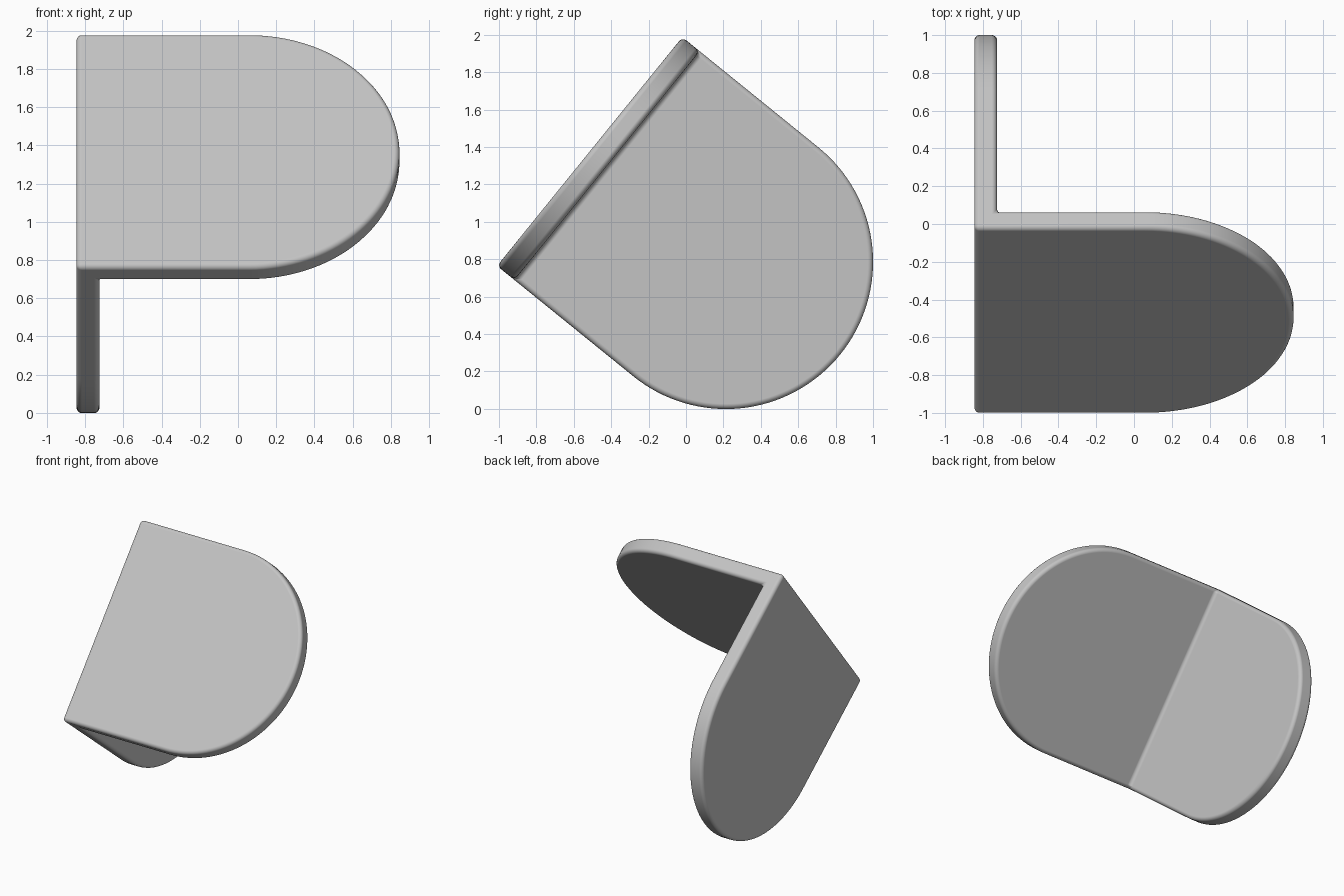
import bpy
import bmesh
from math import radians, sin, cos, pi

cube = bpy.data.objects.get("Cube")
if cube:
    bpy.data.objects.remove(cube, do_unlink=True)

RADIUS = 0.787        # half width and end radius of both plates
THICKNESS = 0.12
EDGE_ROUND = 0.028
FLAT_LENGTH = 0.903   # straight part of the tilted front plate
SIDE_LENGTH = 0.937   # straight part of the upright side plate
SEGMENTS = 64

# Plain grey finish
grey = bpy.data.materials.new("light_grey")
grey.use_nodes = True
colour = (0.55, 0.55, 0.55, 1)
grey.diffuse_color = colour
grey.node_tree.nodes["Principled BSDF"].inputs["Base Color"].default_value = colour


def rounded_end(length):
    """Straight run followed by a half circle, as (width, reach) pairs."""
    steps = [pi * i / SEGMENTS for i in range(SEGMENTS + 1)]
    return [(-RADIUS * cos(a), length + RADIUS * sin(a)) for a in steps]


# Outer skin: two round-ended plates sharing the bend edge
bm = bmesh.new()
bend_start = bm.verts.new((0, -RADIUS, 0))
bend_end = bm.verts.new((0, RADIUS, 0))
front = [bm.verts.new((reach, w, 0)) for w, reach in rounded_end(FLAT_LENGTH)]
side = [bm.verts.new((0, -w, -reach)) for w, reach in rounded_end(SIDE_LENGTH)]
bm.faces.new([bend_start] + front + [bend_end])
bm.faces.new([bend_start, bend_end] + side)
for face in bm.faces:
    face.smooth = True
mesh = bpy.data.meshes.new("angle_bracket")
bm.to_mesh(mesh)
bm.free()
mesh.materials.append(grey)

bracket = bpy.data.objects.new("angle_bracket", mesh)
bpy.context.collection.objects.link(bracket)
bracket.location = (-0.845, -0.515, 1.376)
bracket.rotation_euler.x = radians(51)

# Plate thickness, inwards from the outer skin
solid = bracket.modifiers.new("thickness", 'SOLIDIFY')
solid.thickness = THICKNESS
solid.offset = -1
solid.use_even_offset = True

# Rounded rims and inner fillet
bevel = bracket.modifiers.new("rounded_edges", 'BEVEL')
bevel.width = EDGE_ROUND
bevel.segments = 5
bevel.limit_method = 'ANGLE'
bevel.angle_limit = radians(40)
bevel.harden_normals = True
